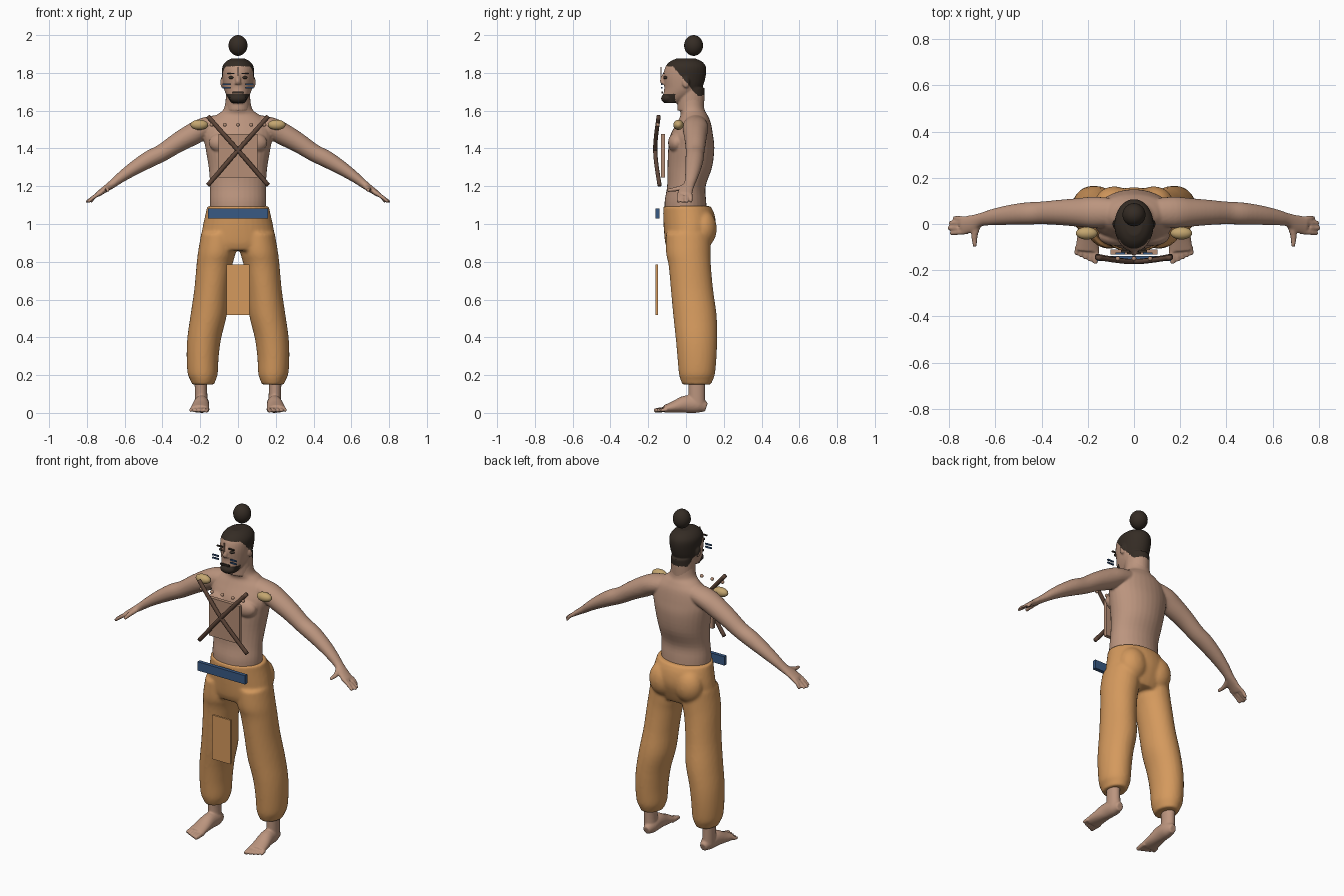
import bpy, bmesh, math
from mathutils import Vector, Matrix

cube = bpy.data.objects.get("Cube")
if cube:
    bpy.data.objects.remove(cube, do_unlink=True)


def material(name, r, g, b):
    m = bpy.data.materials.new(name)
    m.use_nodes = True
    m.diffuse_color = (r, g, b, 1)
    shader = next(n for n in m.node_tree.nodes if n.type == 'BSDF_PRINCIPLED')
    shader.inputs["Base Color"].default_value = (r, g, b, 1)
    shader.inputs["Roughness"].default_value = 0.8
    return m


skin = material("skin", 0.50, 0.30, 0.21)
cloth = material("orange cloth", 0.66, 0.32, 0.11)
hair = material("dark brown hair", 0.035, 0.025, 0.018)
leather = material("brown leather", 0.11, 0.06, 0.04)
blue = material("blue dye", 0.04, 0.10, 0.23)
bone = material("tan bone", 0.55, 0.38, 0.16)
hide = material("light hide", 0.46, 0.27, 0.18)


def tube(bm, points, flat=False, side=1, sides=24, steps=4):
    """Smooth loft through (x, y, z, radius a, radius b) stations."""
    pts = [Vector((p[0] * side, *p[1:])) for p in points]
    rows = []
    for i in range(len(pts) - 1):
        p0, p1, p2 = pts[max(i - 1, 0)], pts[i], pts[i + 1]
        p3 = pts[min(i + 2, len(pts) - 1)]
        for k in range(steps):
            t = k / steps
            rows.append((p1 * 2 + (p2 - p0) * t + (p0 * 2 - p1 * 5 + p2 * 4 - p3) * t ** 2
                         + (p1 * 3 - p0 - p2 * 3 + p3) * t ** 3) / 2)
    rows.append(pts[-1])
    centres = [Vector(r[:3]) for r in rows]
    span = centres[-1] - centres[0]
    along_x = abs(span.x) > 0.8 * max(abs(span.y), abs(span.z))
    ref = Vector((0, 1, 0)) if along_x else Vector((1, 0, 0))
    rings = []
    for i, (r, c) in enumerate(zip(rows, centres)):
        d = centres[min(i + 1, len(rows) - 1)] - centres[max(i - 1, 0)]
        d = Vector((0, 0, 1)) if flat else d.normalized()
        u = (ref - d * ref.dot(d)).normalized()
        v = d.cross(u)
        angles = [2 * math.pi * k / sides for k in range(sides)]
        rings.append([bm.verts.new(c + u * r[3] * math.cos(a) + v * r[4] * math.sin(a))
                      for a in angles])
    for lo, hi in zip(rings, rings[1:]):
        for k in range(sides):
            n = (k + 1) % sides
            bm.faces.new((lo[k], lo[n], hi[n], hi[k]))
    bm.faces.new(rings[0][::-1])
    bm.faces.new(rings[-1])


def ball(bm, centre, radii):
    bmesh.ops.create_uvsphere(bm, u_segments=24, v_segments=16, radius=1,
                              matrix=Matrix.Translation(centre) @ Matrix.Diagonal((*radii, 1)))


def finish(name, bm, mats, voxel=0, relax=4, rule=None, smooth=True):
    """Turn the bmesh into an object, fusing overlapping volumes when asked."""
    bmesh.ops.recalc_face_normals(bm, faces=bm.faces)
    mesh = bpy.data.meshes.new(name)
    bm.to_mesh(mesh)
    bm.free()
    ob = bpy.data.objects.new(name, mesh)
    bpy.context.scene.collection.objects.link(ob)
    if voxel:
        mod = ob.modifiers.new("Fuse", 'REMESH')
        mod.mode = 'VOXEL'
        mod.voxel_size = voxel
        mod = ob.modifiers.new("Relax", 'SMOOTH')
        mod.iterations = relax
        graph = bpy.context.evaluated_depsgraph_get()
        mesh = bpy.data.meshes.new_from_object(ob.evaluated_get(graph))
        ob.modifiers.clear()
        ob.data = mesh
    mesh.materials.clear()
    for m in mats:
        mesh.materials.append(m)
    for p in mesh.polygons:
        p.use_smooth = smooth
        p.material_index = rule(p.center) if rule else 0
    return ob


def box(name, centre, size, mat):
    bm = bmesh.new()
    bmesh.ops.create_cube(bm, size=1, matrix=Matrix.Translation(centre)
                          @ Matrix.Diagonal((*size, 1)))
    return finish(name, bm, [mat], smooth=False)


def blob(name, centre, radii, mat):
    bm = bmesh.new()
    ball(bm, centre, radii)
    return finish(name, bm, [mat])


# Torso, arms and hands
bm = bmesh.new()
tube(bm, [(0, 0, 1.04, .145, .112), (0, -.003, 1.12, .15, .110), (0, .002, 1.2, .148, .102),
          (0, .02, 1.3, .155, .118), (0, .028, 1.4, .172, .122), (0, .03, 1.47, .182, .113),
          (0, .042, 1.54, .16, .088), (0, .042, 1.58, .11, .07),
          (0, .03, 1.61, .075, .067), (0, .025, 1.68, .062, .067)], flat=True, sides=32)
for s in (-1, 1):
    ball(bm, (s * .075, -.05, 1.43), (.08, .045, .055))
    tube(bm, [(.08, .05, 1.53, .06, .05), (.17, .05, 1.51, .068, .056),
              (.24, .05, 1.475, .062, .058), (.32, .05, 1.43, .055, .052),
              (.40, .048, 1.378, .049, .046), (.47, .045, 1.343, .048, .045),
              (.55, .038, 1.295, .042, .037), (.62, .028, 1.247, .034, .028),
              (.665, .018, 1.212, .029, .022), (.71, .0, 1.18, .038, .017),
              (.745, -.006, 1.155, .039, .014)], side=s)
    for i, tip in enumerate((.78, .80, .805, .795)):
        y = .023 - .019 * i
        tube(bm, [(.72, y, 1.17, .011, .011), (.76, y * 1.1, 1.145, .011, .011),
                  (tip, y * 1.2, 1.115, .008, .008)], side=s, sides=10)
    tube(bm, [(.675, .0, 1.2, .016, .014), (.69, -.05, 1.185, .014, .013),
              (.688, -.1, 1.178, .009, .009)], side=s, sides=10)
finish("torso_and_arms", bm, [skin], voxel=.006)


# Head, with hair and beard coloured by height and depth
def head_colour(c):
    back = min(max((c.y + .07) / .13, 0), 1)
    hairline = c.z > 1.835 - .155 * back
    beard = c.y < -.055 and c.z < 1.69
    return 1 if hairline or beard else 0


bm = bmesh.new()
tube(bm, [(0, -.075, 1.64, .035, .04), (0, -.036, 1.68, .06, .084), (0, -.015, 1.72, .075, .1),
          (0, -.008, 1.78, .083, .112), (0, -.002, 1.83, .083, .108),
          (0, 0, 1.86, .064, .085), (0, 0, 1.876, .035, .05)], flat=True, sides=32)
tube(bm, [(0, .025, 1.6, .066, .07), (0, .025, 1.72, .064, .075)], flat=True)
tube(bm, [(0, -.11, 1.80, .01, .012), (0, -.124, 1.76, .014, .014),
          (0, -.116, 1.74, .018, .014)], flat=True, sides=12)
ball(bm, (0, -.1, 1.665), (.045, .032, .026))
for s in (-1, 1):
    ball(bm, (s * .083, 0, 1.75), (.01, .02, .03))
finish("head", bm, [skin, hair], voxel=.005, relax=3, rule=head_colour)
blob("hair_bun", (0, .04, 1.945), (.05, .05, .055), hair)

# Face details
box("moustache", (0, -.125, 1.697), (.06, .009, .01), hair)
box("nose_mark", (0, -.132, 1.80), (.006, .006, .06), hide)
for s, tag in ((-1, "right"), (1, "left")):
    blob(tag + "_eye", (s * .036, -.108, 1.775), (.014, .012, .008), hair)
    box(tag + "_eyebrow", (s * .038, -.118, 1.797), (.038, .009, .007), hair)
    for level, z in (("upper", 1.74), ("lower", 1.722)):
        box(f"{tag}_{level}_cheek_stripe", (s * .06, -.128, z), (.042, .008, .008), blue)

# Baggy trousers
bm = bmesh.new()
tube(bm, [(0, .005, 1.095, .163, .125), (0, .015, 1.05, .173, .136), (0, .02, .98, .188, .138),
          (0, .012, .9, .198, .122), (0, .01, .86, .185, .105)], flat=True, sides=32)
for s in (-1, 1):
    ball(bm, (s * .085, .09, .975), (.085, .073, .1))
    tube(bm, [(.10, .012, .95, .095, .118), (.112, .012, .85, .1, .118),
              (.125, .02, .78, .095, .112), (.14, .032, .65, .092, .112),
              (.155, .047, .52, .096, .115), (.178, .055, .4, .09, .11),
              (.187, .058, .3, .085, .104), (.187, .058, .21, .08, .096),
              (.185, .057, .175, .068, .086), (.185, .057, .15, .058, .075)],
         flat=True, side=s, sides=28)
finish("trousers", bm, [cloth], voxel=.009, relax=4)

# Bare feet
for s, tag in ((-1, "right"), (1, "left")):
    bm = bmesh.new()
    tube(bm, [(.195, .057, .25, .036, .046), (.196, .057, .12, .033, .044),
              (.193, .057, .04, .035, .045)], flat=True, side=s)
    tube(bm, [(.19, .108, .03, .02, .024), (.19, .065, .042, .037, .042),
              (.194, .0, .046, .041, .046), (.199, -.06, .032, .047, .032),
              (.203, -.115, .02, .051, .02)], side=s)
    for i in range(5):
        x, r = .164 + .0205 * i, .014 - .001 * i
        tube(bm, [(x, -.1, .018, r, r), (x + .002, -.135 + .004 * i, .016, r, r),
                  (x + .004, -.17 + .009 * i, .012, r * .8, r * .8)], side=s, sides=10)
    finish(tag + "_foot", bm, [skin], voxel=.005, relax=3)

# Chest plate, crossed straps, belt and loincloth
box("chest_plate", (0, -.122, 1.361), (.205, .022, .23), hide)
for s, tag in ((-1, "right"), (1, "left")):
    bm = bmesh.new()
    tube(bm, [(.16, -.145, 1.57, .011, .012), (0, -.163, 1.39, .011, .012),
              (-.16, -.14, 1.205, .011, .012)], side=s, sides=12, steps=8)
    finish(tag + "_chest_strap", bm, [leather])
    blob(tag + "_shoulder_bead", (s * .205, -.04, 1.525), (.047, .027, .027), bone)
for i in range(5):
    blob(f"necklace_bead_{i + 1}", (.07 * (i - 2), -.15, 1.525), (.01, .01, .01), hide)
box("belt", (0, -.15, 1.055), (.32, .022, .053), blue)
box("loincloth", (0, -.155, .652), (.122, .012, .267), cloth)
